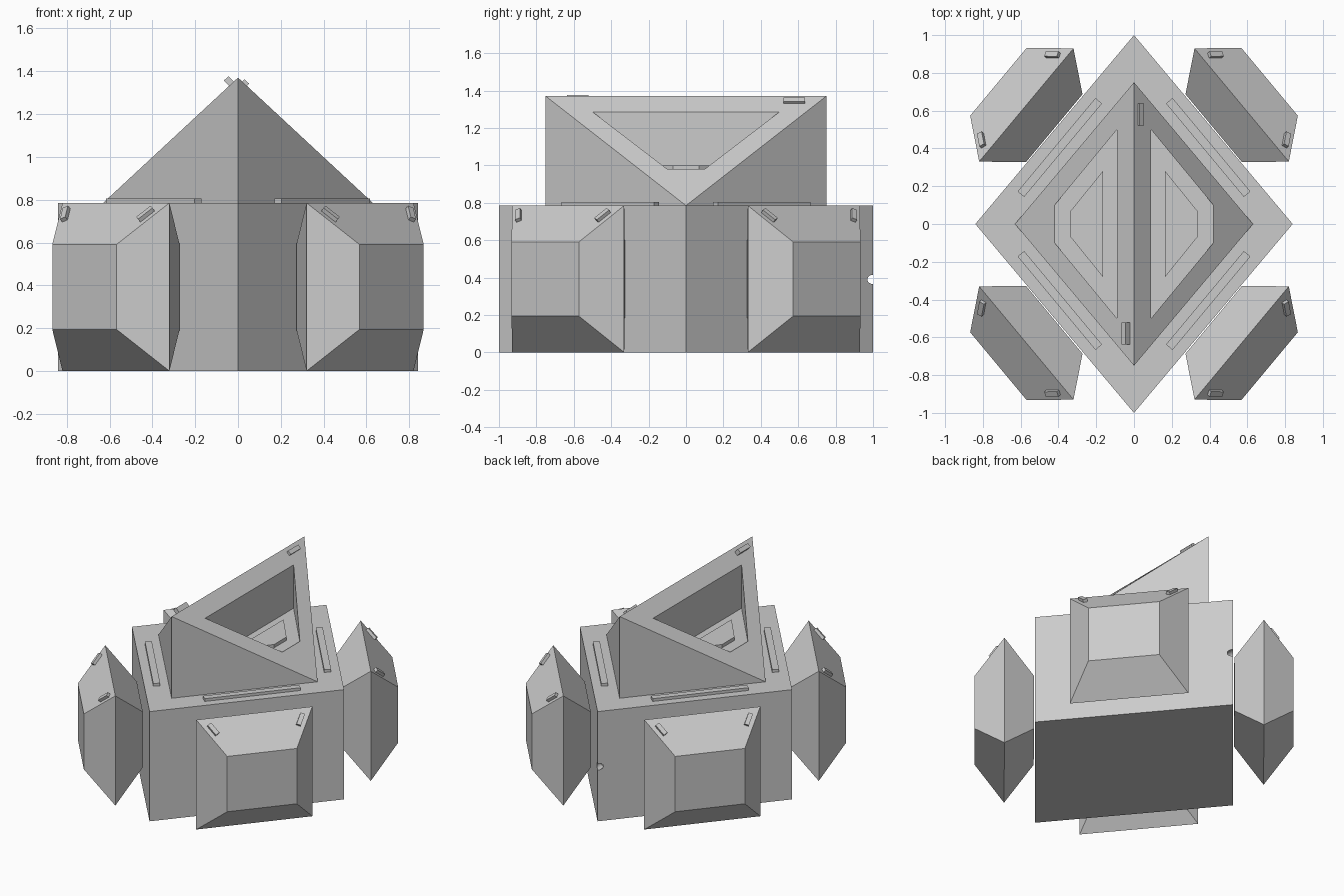
import bpy, bmesh
from mathutils import Vector, Matrix

if "Cube" in bpy.data.objects:
    bpy.data.objects.remove(bpy.data.objects["Cube"], do_unlink=True)

grey = bpy.data.materials.new("light_grey")
grey.use_nodes = True
COLOUR = (0.6, 0.6, 0.6, 1)
grey.diffuse_color = COLOUR
grey.node_tree.nodes["Principled BSDF"].inputs["Base Color"].default_value = COLOUR

BODY_TOP, RIDGE_Z = 0.785, 1.37
Z = Vector((0, 0, 1))


def finish(name, bm, mirror=(1, 1)):
    """Mirror the mesh into its quadrant and make it an object."""
    bm.transform(Matrix.Diagonal((mirror[0], mirror[1], 1, 1)))
    bmesh.ops.recalc_face_normals(bm, faces=bm.faces)
    mesh = bpy.data.meshes.new(name)
    bm.to_mesh(mesh)
    bm.free()
    mesh.materials.append(grey)
    obj = bpy.data.objects.new(name, mesh)
    bpy.context.collection.objects.link(obj)
    return obj


def loft(name, rings, mirror=(1, 1)):
    """Join matching rings of points with side faces and cap both ends."""
    bm = bmesh.new()
    loops = [[bm.verts.new(p) for p in ring] for ring in rings]
    n = len(loops[0])
    for a, b in zip(loops, loops[1:]):
        for i in range(n):
            j = (i + 1) % n
            bm.faces.new((a[i], a[j], b[j], b[i]))
    bm.faces.new(loops[0][::-1])
    bm.faces.new(loops[-1])
    return finish(name, bm, mirror)


def prism(name, outline, bottom, top, mirror=(1, 1)):
    return loft(name, [[(x, y, z) for x, y in outline] for z in (bottom, top)], mirror)


def block(name, base, along, normal, size, mirror=(1, 1)):
    """Box standing on a surface point, turned to the surface."""
    along, normal = along.normalized(), normal.normalized()
    turn = Matrix((along, normal.cross(along), normal)).transposed().to_4x4()
    place = Matrix.Translation(base + normal * size[2] / 2)
    bm = bmesh.new()
    bmesh.ops.create_cube(bm, size=1)
    bm.transform(place @ turn @ Matrix.Diagonal((*size, 1)))
    return finish(name, bm, mirror)


def cut(target, cutter):
    mod = target.modifiers.new("cut", 'BOOLEAN')
    mod.object, mod.solver = cutter, 'EXACT'
    bpy.context.view_layer.objects.active = target
    bpy.ops.object.modifier_apply(modifier=mod.name)
    bpy.data.objects.remove(cutter, do_unlink=True)


def diamond(x, y):
    return [(x, 0), (0, y), (-x, 0), (0, -y)]


# Body, with a small round port in its rear corner
body = prism("body", diamond(0.84, 1), 0, BODY_TOP)
bm = bmesh.new()
bmesh.ops.create_cone(bm, cap_ends=True, segments=24, radius1=0.025, radius2=0.025, depth=0.14)
bm.transform(Matrix.Translation((0, 1, 0.39)) @ Matrix.Rotation(1.5708, 4, 'X'))
cut(body, finish("port_cutter", bm))

# Roof: diamond base rising to a ridge that runs front to back
bm = bmesh.new()
west, east = [bm.verts.new((s * 0.63, 0, BODY_TOP)) for s in (-1, 1)]
low = [bm.verts.new((0, s * 0.75, BODY_TOP)) for s in (-1, 1)]
high = [bm.verts.new((0, s * 0.75, RIDGE_Z)) for s in (-1, 1)]
for side in (west, east):
    bm.faces.new((side, high[0], high[1]))
    for a, b in zip(low, high):
        bm.faces.new((side, a, b))
bm.faces.new((west, low[0], east, low[1]))
roof = finish("roof", bm)

# Recess in each roof slope, with a raised plate on its floor, and a ridge clip
slope = (RIDGE_Z - BODY_TOP) / 0.63
for s, side, height in ((1, "left", 0.015), (-1, "right", 0.035)):
    recess = [(0.09, -0.5), (0.42, -0.1), (0.42, 0.1), (0.09, 0.5)]
    cut(roof, prism("recess_cutter", recess, 0.976, 1.6, (s, 1)))
    plate = [(0.165, -0.28), (0.335, -0.07), (0.335, 0.07), (0.165, 0.28)]
    prism(side + "_recess_plate", plate, 0.97, 1.0, (s, 1))
    block(side + "_ridge_clip", Vector((0.031, 0.58, RIDGE_Z - 0.031 * slope)),
          Vector((0, 1, 0)), Vector((slope, 0, 1)), (0.115, 0.03, height), (s, s))

# Four corner pods with clips, and the bars on the body top
out = Vector((0.6, 0.5, 0)).normalized()
run = Vector((0.5, -0.6, 0)).normalized()
centre = Vector((0.57, 0.63, BODY_TOP / 2))
DEPTH, MID, END = 0.192, (0.39, BODY_TOP / 2), (0.234, 0.198)


def pod_ring(offset, half):
    return [centre + out * offset + run * u * half[0] + Z * v * half[1]
            for u, v in ((-1, -1), (1, -1), (1, 1), (-1, 1))]


for sy, end in ((-1, "front"), (1, "rear")):
    for sx, side in ((1, "left"), (-1, "right")):
        label, mirror = f"{end}_{side}_", (sx, sy)
        rings = [pod_ring(-DEPTH, END), pod_ring(0, MID), pod_ring(DEPTH, END)]
        loft(label + "pod", rings, mirror)
        lean = out * (MID[1] - END[1]) + Z * DEPTH
        for corner, u in ((2, -1), (3, 1)):
            edge = rings[2][corner] - rings[1][corner]
            spot = rings[1][corner] + edge * 0.3 + run * u * 0.05
            block(f"{label}pod_clip_{corner - 1}", spot, edge, lean, (0.085, 0.03, 0.02), mirror)
        block(label + "top_bar", Vector((0.393, 0.405, BODY_TOP)), run, Z,
              (0.644, 0.045, 0.02), mirror)
